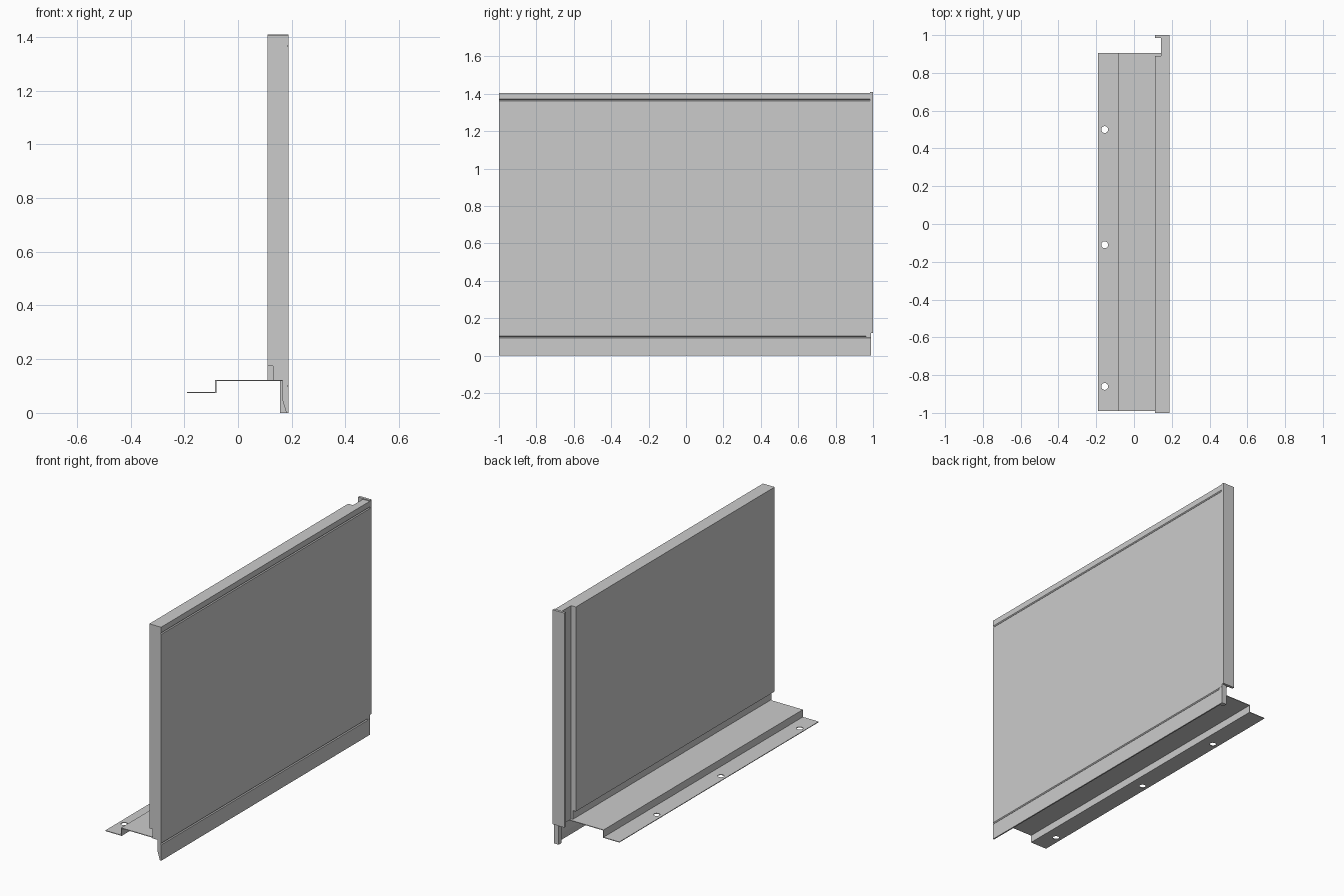
import bpy, bmesh

if "Cube" in bpy.data.objects:
    bpy.data.objects.remove(bpy.data.objects["Cube"])


def extrude_y(name, profile, y0, y1):
    """Closed XZ profile swept along Y."""
    bm = bmesh.new()
    face = bm.faces.new([bm.verts.new((x, y0, z)) for x, z in profile])
    new = bmesh.ops.extrude_face_region(bm, geom=[face])["geom"]
    bmesh.ops.translate(bm, vec=(0, y1 - y0, 0),
                        verts=[v for v in new if isinstance(v, bmesh.types.BMVert)])
    bmesh.ops.recalc_face_normals(bm, faces=bm.faces)
    mesh = bpy.data.meshes.new(name)
    bm.to_mesh(mesh)
    bm.free()
    obj = bpy.data.objects.new(name, mesh)
    bpy.context.collection.objects.link(obj)
    return obj


def rect(x0, x1, z0, z1):
    return [(x0, z0), (x1, z0), (x1, z1), (x0, z1)]


def cut(target, cutter):
    cutter.hide_render = True
    cutter.display_type = 'WIRE'
    mod = target.modifiers.new("cut", 'BOOLEAN')
    mod.object = cutter
    mod.operation = 'DIFFERENCE'
    mod.solver = 'EXACT'


FACE, BACK, TOP = 0.188, 0.11, 1.405

# Panel with two score grooves, a bottom rear rebate and a tapered skirt
profile = [(0.18, 0), (FACE, 0)]
for z in (0.1, 1.366):
    profile += [(FACE, z - 0.005), (FACE - 0.005, z), (FACE, z + 0.005)]
profile += [(FACE, TOP), (BACK, TOP), (BACK, 0.175), (0.13, 0.175),
            (0.13, 0.12), (0.165, 0.12), (0.165, 0.05)]
panel = extrude_y("panel", profile, -1, 0.986)

# Open vertical channel at the far end of the panel
cut(panel, extrude_y("channel_cutter", rect(0.05, 0.142, 0.115, 1.6), 0.89, 1.1))

# Far end lip, and the block closing the skirt below it
extrude_y("end_lip", rect(BACK, FACE, 0.12, 1.41), 0.984, 1)
extrude_y("skirt_end_block", rect(0.156, FACE - 0.0005, 0, 0.121), 0.962, 0.988)

# Thin stepped mounting flange
t = 0.004
flange = extrude_y("mounting_flange", [
    (-0.19, 0.074), (-0.085 + t, 0.074), (-0.085 + t, 0.122 - t), (0.165, 0.122 - t),
    (0.165, 0.122), (-0.085, 0.122), (-0.085, 0.074 + t), (-0.19, 0.074 + t)],
    -0.99, 0.905)

# Screw holes
for y in (-0.86, -0.11, 0.5):
    bpy.ops.mesh.primitive_cylinder_add(vertices=24, radius=0.018, depth=0.06,
                                        location=(-0.155, y, 0.076))
    hole = bpy.context.object
    hole.name = "hole_cutter"
    cut(flange, hole)
